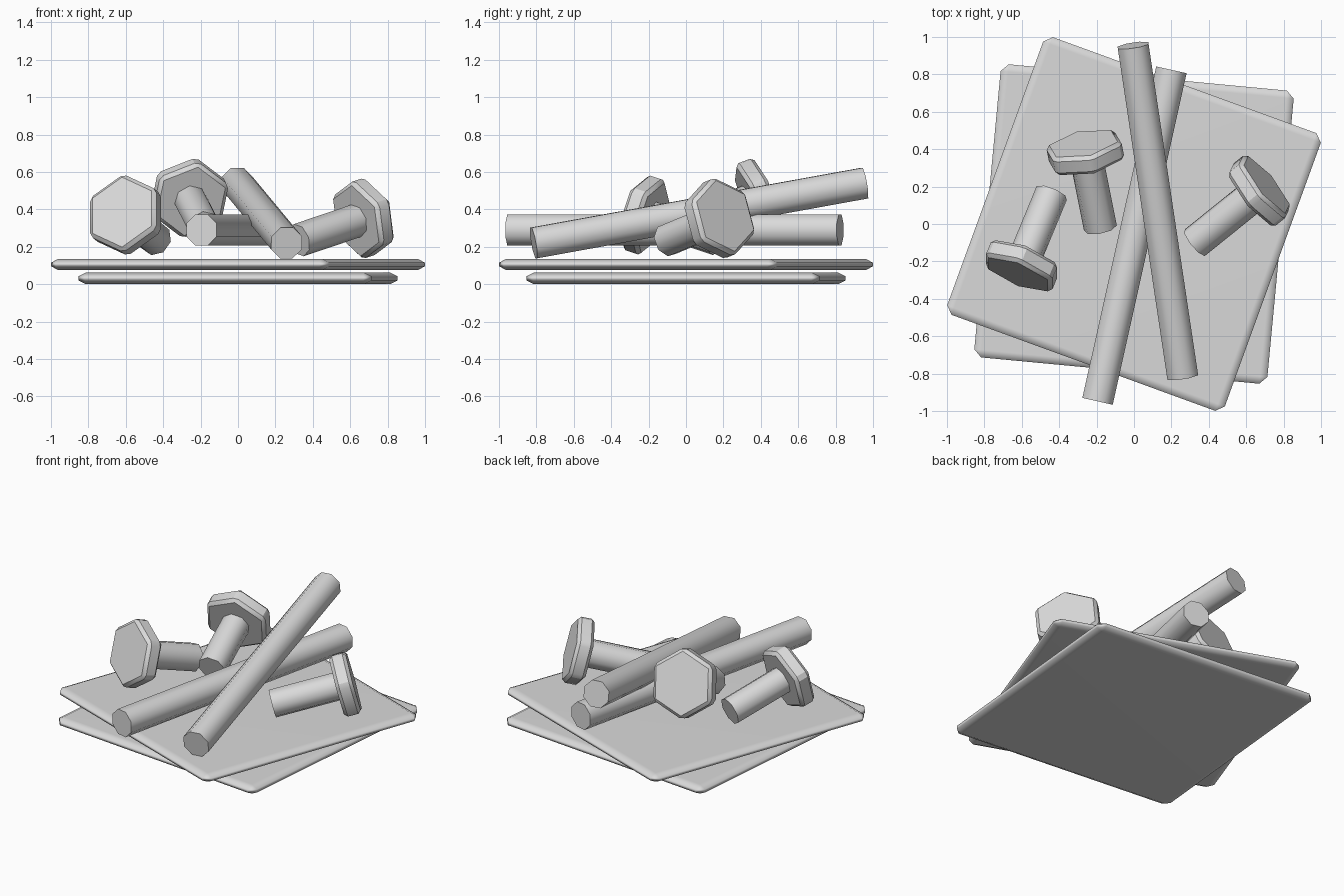
import bpy, bmesh, math
from mathutils import Vector, Matrix

if "Cube" in bpy.data.objects:
    bpy.data.objects.remove(bpy.data.objects["Cube"], do_unlink=True)

grey = bpy.data.materials.new("plain_grey")
grey.use_nodes = True
grey.diffuse_color = (0.7, 0.7, 0.7, 1)
grey.node_tree.nodes["Principled BSDF"].inputs["Base Color"].default_value = (0.7, 0.7, 0.7, 1)


def finish(bm, name, matrix, angle):
    """Turn a bmesh into a placed, shaded object."""
    bmesh.ops.recalc_face_normals(bm, faces=bm.faces[:])
    mesh = bpy.data.meshes.new(name)
    bm.to_mesh(mesh)
    bm.free()
    mesh.materials.append(grey)
    obj = bpy.data.objects.new(name, mesh)
    bpy.context.collection.objects.link(obj)
    obj.matrix_world = matrix
    bpy.ops.object.select_all(action='DESELECT')
    obj.select_set(True)
    bpy.context.view_layer.objects.active = obj
    bpy.ops.object.shade_smooth_by_angle(angle=math.radians(angle))
    return obj


def bevel(bm, offset):
    bmesh.ops.bevel(bm, geom=bm.edges[:], offset=offset, segments=1,
                    profile=0.5, affect='EDGES')


def plate(name, half, z0, thickness, turn):
    """Square sheet with softened edges and clipped corners."""
    bm = bmesh.new()
    bmesh.ops.create_cube(bm, size=1)
    bmesh.ops.scale(bm, vec=(2 * half, 2 * half, 2 * thickness), verts=bm.verts[:])
    bevel(bm, 0.04)
    bmesh.ops.scale(bm, vec=(1, 1, 0.5), verts=bm.verts[:])
    matrix = (Matrix.Translation((0, 0, z0 + thickness / 2))
              @ Matrix.Rotation(math.radians(turn), 4, 'Z'))
    obj = finish(bm, name, matrix, 70)
    mod = obj.modifiers.new("flat_tops", 'WEIGHTED_NORMAL')
    mod.keep_sharp = True


def prism(name, start, end, radius, sides, roll, chamfer=0.0, angle=50):
    """Regular prism running from start to end."""
    start, end = Vector(start), Vector(end)
    axis = end - start
    bm = bmesh.new()
    bmesh.ops.create_cone(bm, cap_ends=True, segments=sides, radius1=radius,
                          radius2=radius, depth=axis.length)
    # put a corner on the local x axis before rolling
    corner = max(bm.verts, key=lambda v: v.co.x).co
    turn = math.radians(roll) - math.atan2(corner.y, corner.x)
    bmesh.ops.rotate(bm, verts=bm.verts[:], matrix=Matrix.Rotation(turn, 3, 'Z'))
    if chamfer:
        bevel(bm, chamfer)
    matrix = (Matrix.Translation((start + end) / 2)
              @ axis.to_track_quat('Z', 'Y').to_matrix().to_4x4())
    finish(bm, name, matrix, angle)


def bolt(name, tip, top):
    """Hexagonal head on a round shank, from shank tip to top of head."""
    tip, top = Vector(tip), Vector(top)
    under = top - (top - tip).normalized() * 0.105
    prism(name + "_head", under, top, 0.22, 6, 37, chamfer=0.02, angle=30)
    prism(name + "_shank", tip, under.lerp(top, 0.2), 0.09, 8, 36)


# Stacked sheets
plate("lower_plate", 0.787, 0.0, 0.062, -5.4)
plate("upper_plate", 0.79, 0.075, 0.06, -20)

# Crossed rods
prism("level_rod", (0.20, 0.824, 0.29), (-0.195, -0.948, 0.29), 0.09, 8, 22.5)
prism("leaning_rod", (-0.005, 0.955, 0.54), (0.26, -0.815, 0.22), 0.09, 8, 22.5)

# Loose bolts
bolt("right_bolt", (-0.44, 0.165, 0.24), (-0.62, -0.27, 0.385))
bolt("middle_bolt", (-0.18, -0.02, 0.305), (-0.27, 0.43, 0.48))
bolt("left_bolt", (0.325, -0.10, 0.235), (0.71, 0.21, 0.365))
